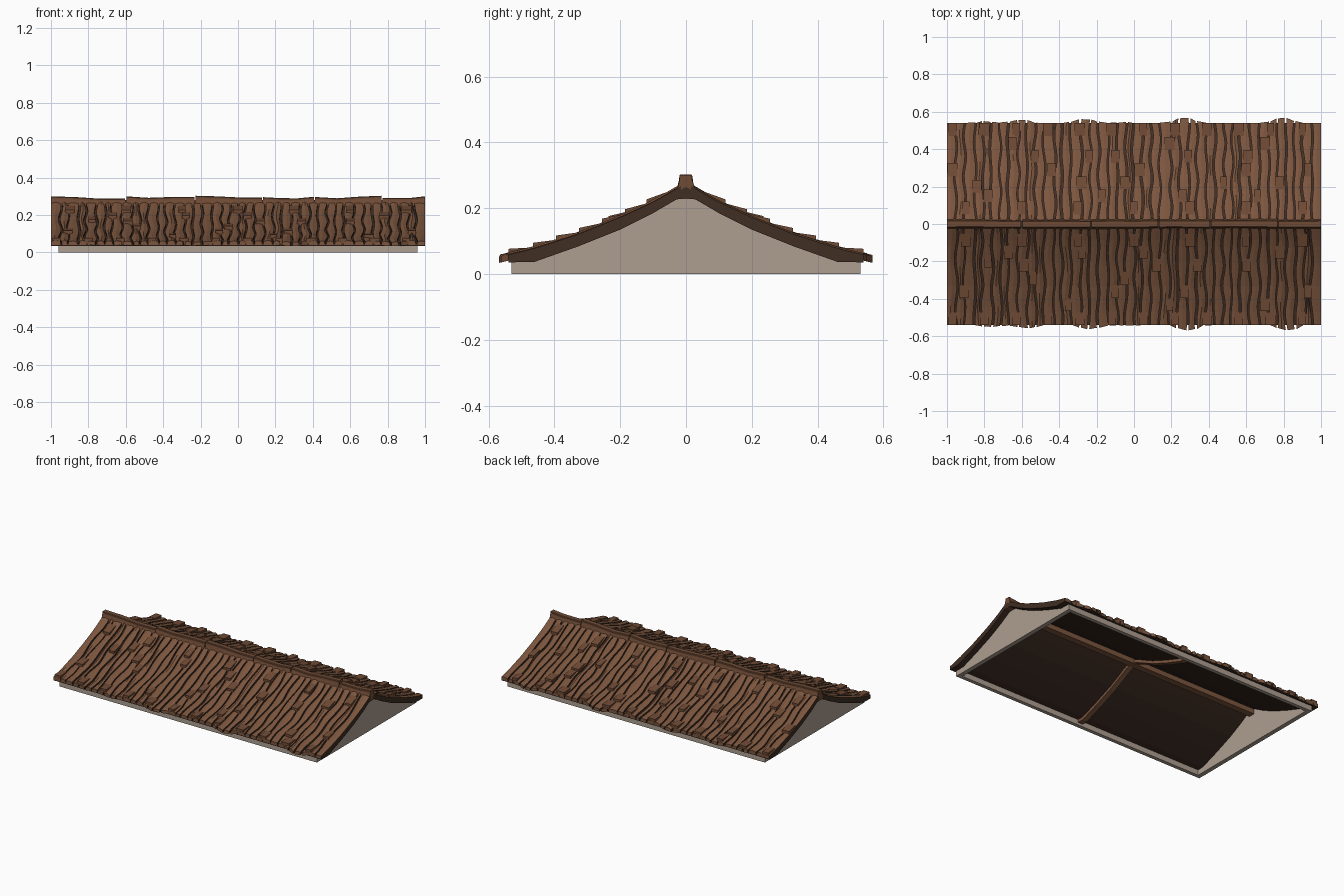
import bpy, math, random

if "Cube" in bpy.data.objects:
    bpy.data.objects.remove(bpy.data.objects["Cube"])

random.seed(4)


def material(name, col):
    m = bpy.data.materials.new(name)
    m.diffuse_color = (*col, 1)
    m.use_nodes = True
    m.node_tree.nodes["Principled BSDF"].inputs["Base Color"].default_value = m.diffuse_color
    return m


BROWN = material("bark brown", (0.200, 0.092, 0.048))
DARK = material("dark timber", (0.050, 0.026, 0.017))
MID = material("ridge brown", (0.160, 0.070, 0.036))
STONE = material("plaster beige", (0.42, 0.345, 0.285))

# half profiles: distance from ridge -> height
UNDER = [(0, .232), (.03, .226), (.1, .185), (.2, .135), (.33, .083), (.46, .037), (.6, .034)]
TOP = [(0, .278), (.1, .220), (.2, .174), (.33, .122), (.46, .080), (.6, .046)]


def height(prof, y):
    for (a, za), (b, zb) in zip(prof, prof[1:]):
        if y <= b:
            return za + (zb - za) * (y - a) / (b - a)
    return prof[-1][1]


class Builder:
    """Collects lofted pieces into one mesh object."""

    def __init__(self):
        self.v, self.f, self.m = [], [], []

    def loft(self, sections, mats=None):
        n, base = len(sections[0]), len(self.v)
        for s in sections:
            self.v += s
        for k in range(len(sections) - 1):
            for j in range(n):
                a, b = base + k * n + j, base + k * n + (j + 1) % n
                self.f.append((a, b, b + n, a + n))
                self.m.append(mats[j] if mats else 0)
        last = base + (len(sections) - 1) * n
        self.f += [tuple(range(base, base + n)), tuple(range(last, last + n))]
        self.m += [0, 0]

    def box(self, x0, x1, y0, y1, z0, z1):
        self.loft([[(x, y0, z0), (x, y1, z0), (x, y1, z1), (x, y0, z1)] for x in (x0, x1)])

    def make(self, name, *mats):
        me = bpy.data.meshes.new(name)
        me.from_pydata(self.v, [], self.f)
        for mt in mats:
            me.materials.append(mt)
        for p, i in zip(me.polygons, self.m):
            p.material_index = i
        ob = bpy.data.objects.new(name, me)
        bpy.context.collection.objects.link(ob)
        import bmesh
        bm = bmesh.new()
        bm.from_mesh(me)
        bmesh.ops.recalc_face_normals(bm, faces=bm.faces)
        bm.to_mesh(me)
        bm.free()
        return ob


# gable walls and low side walls, open underneath
walls = Builder()
YS = [.46, .33, .2, .1, .03]
outline = [(-.53, 0), (.53, 0), (.53, .038)] + [(y, height(UNDER, y) + .003) for y in YS]
outline += [(-y, z) for y, z in reversed(outline[3:])] + [(-.53, .038)]
for s in (-1, 1):
    walls.loft([[(s * x, y, z) for y, z in outline] for x in (.96, .93)])
    walls.box(-.96, .96, s * .53, s * .505, 0, .038)
walls.make("plaster_walls", STONE)

# dark roof decks beneath the bark
for s, name in ((-1, "front_deck"), (1, "back_deck")):
    deck = Builder()
    secs = []
    for y in (0, .03, .1, .2, .33, .46, .54):
        lo, hi = height(UNDER, y), height(TOP, y) - .013
        secs.append([(-1, s * y, lo), (1, s * y, lo), (1, s * y, hi), (-1, s * y, hi)])
    deck.loft(secs)
    deck.make(name, DARK)

# wavy bark strips with dark gaps, ragged at the eaves
N = 42
STATIONS = 15
for s, name in ((-1, "front_bark"), (1, "back_bark")):
    bark = Builder()
    lines = [(random.uniform(0, 6.3), random.uniform(18, 30), random.uniform(.004, .008),
              random.uniform(-.008, .008)) for _ in range(N + 1)]
    ph = random.uniform(0, 6)

    def gap_x(k, y):
        x = -1 + 2 * k / N
        if k in (0, N):
            return x
        p, f, a, o = lines[k]
        return x + o + a * math.sin(f * y + p)

    def eave(x):
        w = math.sin(13 * x + ph) * .6 + math.sin(23 * x + 2 * ph) * .5
        return .541 + .026 * max(0, w)

    for k in range(N):
        g = [random.uniform(.003, .0065) for _ in range(2)]
        g = [0 if k == 0 else g[0], 0 if k == N - 1 else g[1]]
        secs = []
        lift = random.uniform(-.002, .003)
        for i in range(STATIONS + 1):
            t = i / STATIONS
            pts = []
            for side, kk in ((0, k), (1, k + 1)):
                y = .015 + (eave(-1 + 2 * kk / N) - .015) * t
                x = gap_x(kk, y) + (g[0] if side == 0 else -g[1])
                pts.append((x, y))
            (x0, ya), (x1, yb) = pts
            za, zb = height(TOP, ya), height(TOP, yb)
            xm, ym, zm = (x0 + x1) / 2, (ya + yb) / 2, (za + zb) / 2
            secs.append([(x0, s * ya, za - .02), (x1, s * yb, zb - .02), (x1, s * yb, zb - .002),
                         (xm, s * ym, zm + .002 + lift), (x0, s * ya, za - .002)])
        bark.loft(secs, [1, 1, 0, 0, 1])
    bark.make(name, BROWN, DARK)

# raised patches of bark scattered over each slope (x, distance from ridge)
BACK = [(-.97, .29), (-.84, .2), (-.78, .15), (-.65, .43), (-.53, .36), (-.44, .29), (-.28, .22),
        (-.24, .36), (-.1, .36), (-.17, .15), (-.05, .22), (.03, .29), (.19, .43), (.29, .36),
        (.26, .15), (.48, .22), (.61, .36), (.6, .29), (.7, .43), (.66, .15), (.78, .22), (.93, .29)]
FRONT = [(-.91, .36), (-.78, .2), (-.67, .15), (-.59, .22), (-.54, .29), (-.35, .43), (-.28, .15),
         (-.1, .36), (-.05, .29), (.05, .15), (.12, .22), (.19, .43), (.27, .36), (.34, .22),
         (.6, .22), (.7, .43), (.78, .15), (.93, .36)]
for s, spots, name in ((-1, FRONT, "front_patches"), (1, BACK, "back_patches")):
    patch = Builder()
    eaves = [(-.97 + .17 * i, .505) for i in range(12)]
    tops = [(-.9 + .3 * i, .085) for i in range(7)]
    for x, d in spots + eaves + tops:
        w = random.uniform(.018, .028)
        secs = []
        for y, up in ((d - .035, .003), (d + .035, .016)):
            z = height(TOP, y)
            secs.append([(x - w, s * y, z - .012), (x + w, s * y, z - .012),
                         (x + w, s * y, z + up), (x - w, s * y, z + up)])
        patch.loft(secs)
    patch.make(name, MID)

# ridge cap in uneven lengths with dark joints
ridge = Builder()
joints = [-1, -.6, -.23, .13, .41, .77, 1]
for a, b in zip(joints, joints[1:]):
    secs = []
    for i in range(4):
        x = a + (b - a) * i / 3
        x += .003 * (i == 0 and a > -1) - .003 * (i == 3 and b < 1)
        h = .300 if abs(x) == 1 else random.uniform(.286, .304)
        o = random.uniform(-.002, .002)
        half = [(.03, .228), (.03, .245), (.019, h - .014), (.019, h - .004), (.015, h)]
        secs.append([(x, y + o, z) for y, z in half] + [(x, o - y, z) for y, z in reversed(half)])
    ridge.loft(secs)
ridge.make("ridge_cap", MID)
core = Builder()
core.box(-.99, .99, -.017, .017, .235, .28)
core.make("ridge_core", DARK)

# timbers under the roof
beams = Builder()
beams.box(-.935, .935, -.022, .022, .195, .23)
for s in (-1, 1):
    secs = []
    for y in (0, .1, .2, .33, .46, .51):
        z = height(UNDER, y) + .002
        secs.append([(-.018, s * y, z - .022), (.018, s * y, z - .022), (.018, s * y, z), (-.018, s * y, z)])
    beams.loft(secs)
beams.make("under_beams", BROWN)
